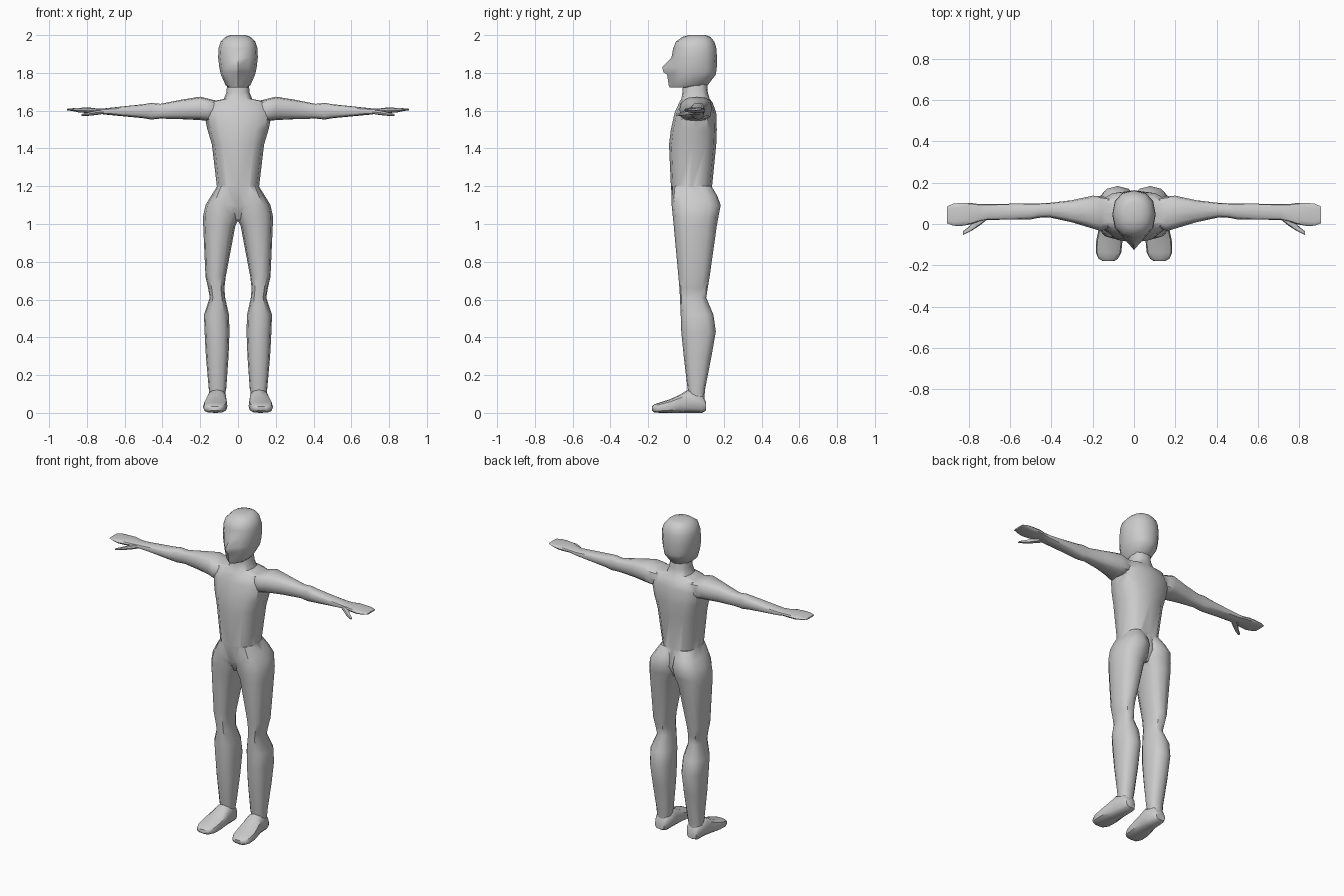
import bpy, bmesh
from math import sin, cos, pi, radians, copysign


def loft(name, axis, rings, side=1, n=12, p=2.6):
    """Skin superellipse rings (pos, u0, u1, v0, v1[, tip]) along an axis.
    axis z: u=x v=y; axis x: u=y v=z; axis y: u=x v=z. tip moves the front vertex."""
    bm = bmesh.new()
    loops = []
    for r in rings:
        t, u0, u1, v0, v1 = r[:5]
        loop = []
        for i in range(n):
            a = 2 * pi * i / n
            c, s = cos(a), sin(a)
            u = (u0 + u1) / 2 + (u1 - u0) / 2 * copysign(abs(c) ** (2 / p), c)
            v = (v0 + v1) / 2 + (v1 - v0) / 2 * copysign(abs(s) ** (2 / p), s)
            if len(r) > 5 and i == n * 3 // 4:
                v = r[5]
            co = {"z": (u, v, t), "x": (t, u, v), "y": (u, t, v)}[axis]
            loop.append(bm.verts.new((co[0] * side, co[1], co[2])))
        loops.append(loop)
    for a, b in zip(loops, loops[1:]):
        for i in range(n):
            j = (i + 1) % n
            bm.faces.new((a[i], a[j], b[j], b[i]))
    bm.faces.new(loops[0])
    bm.faces.new(loops[-1])
    bmesh.ops.recalc_face_normals(bm, faces=bm.faces)
    me = bpy.data.meshes.new(name)
    bm.to_mesh(me)
    bm.free()
    ob = bpy.data.objects.new(name, me)
    bpy.context.collection.objects.link(ob)
    return ob


def activate(ob):
    bpy.ops.object.select_all(action='DESELECT')
    ob.select_set(True)
    bpy.context.view_layer.objects.active = ob


def unite(ob, other):
    activate(ob)
    m = ob.modifiers.new("union", 'BOOLEAN')
    m.operation, m.solver, m.object = 'UNION', 'EXACT', other
    bpy.ops.object.modifier_apply(modifier=m.name)
    bpy.data.objects.remove(other)


# Torso with neck
body = loft("body", "z", [
    (1.02, -.03, .03, -.03, .12),
    (1.09, -.10, .10, -.07, .155),
    (1.20, -.112, .112, -.08, .138),
    (1.42, -.138, .138, -.09, .16),
    (1.50, -.162, .162, -.08, .163),
    (1.59, -.18, .18, -.06, .16),
    (1.645, -.16, .16, -.035, .14),
    (1.662, -.075, .075, -.025, .125),
    (1.70, -.06, .06, -.018, .115),
    (1.78, -.058, .058, -.015, .11)])

LEG = [
    (.06, .075, .15, .02, .095),
    (.13, .062, .155, .008, .102),
    (.30, .05, .17, -.012, .135),
    (.43, .045, .177, -.025, .158),
    (.52, .048, .18, -.028, .145),
    (.61, .068, .15, -.032, .107),
    (.66, .072, .158, -.035, .115),
    (.72, .065, .172, -.04, .125),
    (.99, .014, .184, -.065, .163),
    (1.04, -.012, .185, -.07, .172),
    (1.10, -.015, .172, -.076, .184),
    (1.15, -.01, .142, -.076, .165),
    (1.20, .01, .11, -.07, .135)]

ARM = [
    (.08, .0, .12, 1.575, 1.645),
    (.16, -.035, .135, 1.545, 1.664),
    (.20, -.022, .137, 1.55, 1.674),
    (.30, .008, .115, 1.555, 1.658),
    (.41, .032, .102, 1.558, 1.636),
    (.46, .03, .10, 1.553, 1.641),
    (.50, .022, .10, 1.56, 1.634),
    (.71, .02, .096, 1.58, 1.612),
    (.75, .012, .096, 1.588, 1.612),
    (.79, -.002, .102, 1.588, 1.617),
    (.84, -.01, .102, 1.59, 1.615),
    (.875, -.008, .098, 1.598, 1.613),
    (.905, .004, .085, 1.602, 1.61)]

THUMB = [
    (.70, .03, .06, 1.585, 1.605),
    (.75, -.01, .04, 1.577, 1.603),
    (.79, -.035, -.005, 1.573, 1.593),
    (.828, -.053, -.036, 1.573, 1.582)]

FOOT = [
    (.105, .08, .145, .012, .06),
    (.085, .065, .155, 0, .10),
    (.01, .06, .163, 0, .122),
    (-.03, .058, .172, 0, .098),
    (-.085, .056, .184, 0, .072),
    (-.14, .062, .184, 0, .055),
    (-.168, .078, .172, .003, .045),
    (-.18, .095, .15, .012, .035)]

# Limbs merged into the body, with a separate foot per side
parts = [body]
for side, word in ((1, "left"), (-1, "right")):
    unite(body, loft("leg", "z", LEG, side, p=2.5))
    unite(body, loft("arm", "x", ARM, side, n=12, p=2.8))
    unite(body, loft("thumb", "x", THUMB, side, n=8))
    parts.append(loft(word + "_foot", "y", FOOT, side, p=2.8))

# Head with a pointed nose ridge
parts.append(loft("head", "z", [
    (1.722, -.05, .05, -.07, .07, -.085),
    (1.735, -.066, .066, -.075, .115, -.092),
    (1.79, -.09, .09, -.078, .157, -.10),
    (1.805, -.094, .094, -.078, .16, -.12),
    (1.83, -.099, .099, -.078, .163, -.126),
    (1.88, -.105, .105, -.072, .164, -.077),
    (1.93, -.103, .103, -.066, .161, -.068),
    (1.965, -.092, .092, -.054, .15),
    (1.99, -.068, .068, -.02, .13),
    (2.0, -.04, .04, .015, .105)], p=2.3))

for ob in parts:
    activate(ob)
    bpy.ops.object.shade_smooth_by_angle(angle=radians(40))
